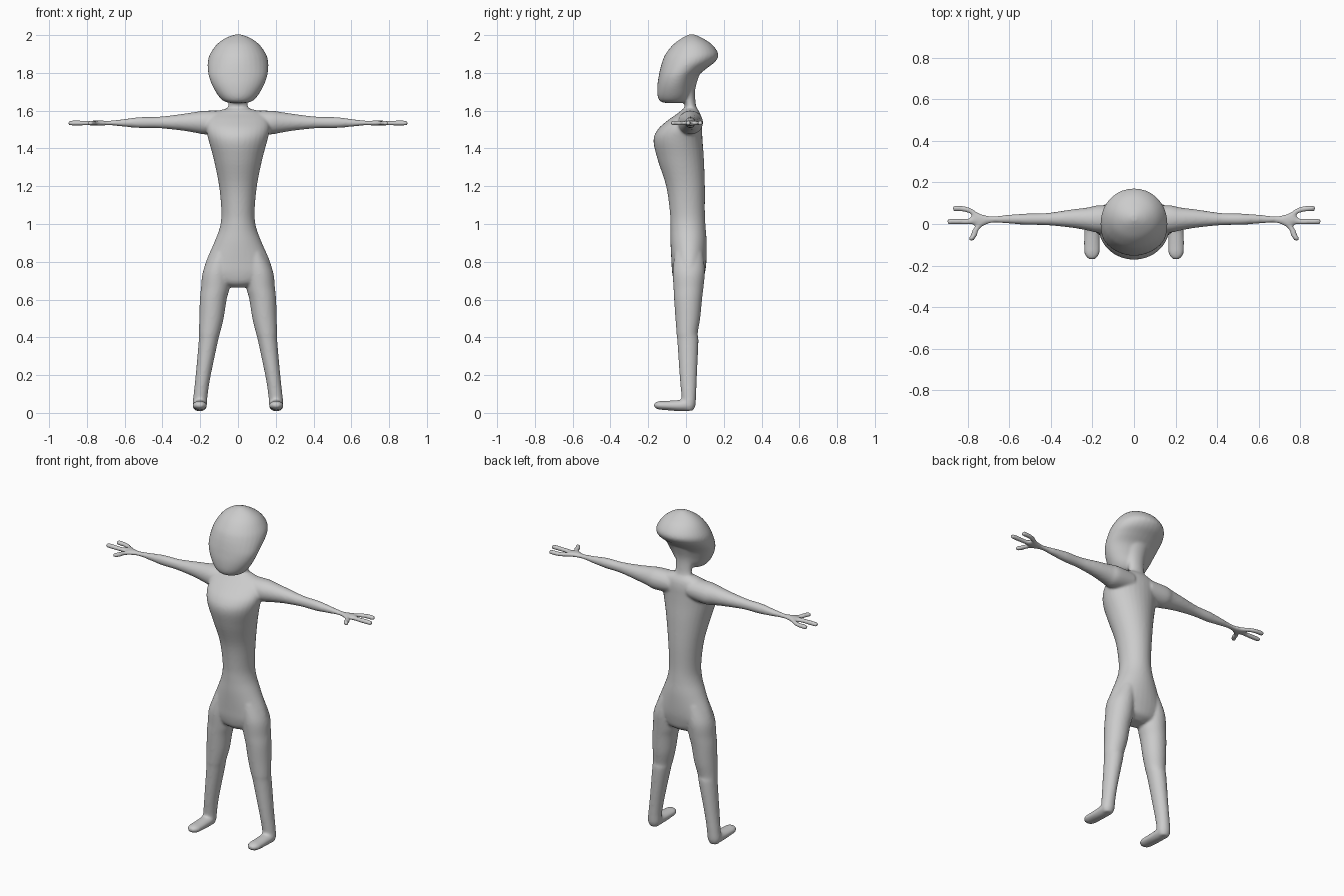
import bpy, bmesh, math

if "Cube" in bpy.data.objects:
    bpy.data.objects.remove(bpy.data.objects["Cube"], do_unlink=True)

SIDES = 32   # points round each cross-section
STEPS = 5    # smooth steps between two sections

grey = bpy.data.materials.new("plain grey")
grey.use_nodes = True
colour = (0.6, 0.6, 0.6, 1)
grey.diffuse_color = colour
grey.node_tree.nodes["Principled BSDF"].inputs["Base Color"].default_value = colour

# For each loft axis: how (along, u, v) becomes (x, y, z)
AXES = {
    "x": lambda t, u, v: (t, u, v),
    "y": lambda t, u, v: (u, t, v),
    "z": lambda t, u, v: (u, v, t),
}


def spline(a, b, c, d, f):
    """Catmull-Rom value between b and c."""
    return b + f / 2 * (c - a + f * (2 * a - 5 * b + 4 * c - d + f * (3 * (b - c) + d - a)))


def refine(sections):
    """Add smooth in-between sections."""
    ends = [sections[0], *sections, sections[-1]]
    fine = []
    for i in range(len(sections) - 1):
        for step in range(STEPS):
            fine.append([spline(*values, step / STEPS) for values in zip(*ends[i:i + 4])])
    return fine + [sections[-1]]


def loft(bm, axis, sections, side=1):
    """Closed tube through oval sections (along, u min, u max, v min, v max)."""
    place = AXES[axis]
    rings = []
    for t, u0, u1, v0, v1 in refine(sections):
        ring = []
        for k in range(SIDES):
            angle = math.tau * k / SIDES
            u = (u0 + u1) / 2 + (u1 - u0) / 2 * math.cos(angle)
            v = (v0 + v1) / 2 + (v1 - v0) / 2 * math.sin(angle)
            x, y, z = place(t, u, v)
            ring.append(bm.verts.new((x * side, y, z)))
        rings.append(ring)
    faces = [bm.faces.new(rings[0]), bm.faces.new(rings[-1])]
    for low, high in zip(rings, rings[1:]):
        for k in range(SIDES):
            n = (k + 1) % SIDES
            faces.append(bm.faces.new((low[k], low[n], high[n], high[k])))
    bmesh.ops.recalc_face_normals(bm, faces=faces)


def centred(rows):
    """Sections symmetric about x = 0, from (z, half width, y min, y max)."""
    return [(z, -w, w, y0, y1) for z, w, y0, y1 in rows]


torso = centred([
    (.665, .05, -.03, .05), (.69, .13, -.06, .085), (.74, .18, -.073, .1),
    (.8, .17, -.077, .108), (.9, .127, -.082, .11), (.98, .097, -.082, .104),
    (1.06, .088, -.085, .1), (1.2, .1, -.105, .1), (1.34, .128, -.15, .095),
    (1.44, .155, -.172, .088), (1.5, .168, -.15, .085), (1.55, .165, -.095, .083),
    (1.585, .14, -.045, .075), (1.61, .07, -.015, .06),
])
neck = centred([
    (1.56, .09, -.03, .075), (1.61, .058, -.008, .058), (1.65, .05, -.012, .05),
    (1.72, .06, -.03, .05), (1.8, .08, -.04, .075),
])
head = centred([
    (1.641, .04, -.11, -.02), (1.65, .075, -.137, .005), (1.68, .105, -.151, .025),
    (1.73, .135, -.152, .038), (1.78, .154, -.145, .06), (1.82, .16, -.137, .105),
    (1.86, .16, -.126, .155), (1.9, .148, -.108, .171), (1.95, .113, -.068, .138),
    (1.985, .065, -.02, .085), (2.003, .015, .015, .045),
])
leg = [
    (.85, .03, .14, -.06, .09), (.75, .035, .185, -.07, .1), (.66, .045, .196, -.066, .092),
    (.6, .06, .202, -.063, .085), (.5, .076, .205, -.056, .075), (.42, .096, .207, -.05, .062),
    (.38, .106, .208, -.046, .066), (.2, .144, .224, -.034, .058),
    (.1, .16, .235, -.025, .054), (.04, .165, .24, -.02, .05), (.012, .178, .228, -.01, .038),
]
foot = [
    (.04, .18, .225, .02, .06), (.01, .166, .239, .009, .075), (-.04, .165, .24, .009, .068),
    (-.1, .164, .241, .014, .064), (-.145, .167, .238, .018, .062), (-.169, .185, .22, .03, .052),
]
arm = [
    (.06, -.045, .085, 1.48, 1.6), (.17, -.042, .09, 1.474, 1.6), (.22, -.032, .08, 1.482, 1.594),
    (.3, -.018, .07, 1.495, 1.582), (.42, -.006, .053, 1.507, 1.568), (.52, -.004, .05, 1.508, 1.566),
    (.6, .002, .045, 1.515, 1.556), (.68, .006, .038, 1.522, 1.547),
    (.73, -.01, .046, 1.52, 1.548), (.77, -.005, .05, 1.521, 1.547), (.79, .005, .03, 1.524, 1.544),
]


def finger(path, width=.014):
    """Thin round finger through (along, sideways) points, with a blunt tip."""
    rows = [(t, c - width, c + width, 1.534 - .013, 1.534 + .013) for t, c in path]
    t, c = path[-1]
    tip = t + math.copysign(.009, t - path[-2][0])
    return rows + [(tip, c - .006, c + .006, 1.528, 1.54)]


outer_finger = finger([(.71, .025), (.75, .04), (.785, .062), (.82, .073), (.865, .075)])
middle_finger = finger([(.73, .016), (.8, .012), (.889, .012)])
thumb = finger([(.02, .71), (-.01, .745), (-.03, .764), (-.05, .769), (-.073, .782)], .016)

# Gather all parts in one mesh
bm = bmesh.new()
for part in (torso, neck, head):
    loft(bm, "z", part)
for side in (1, -1):
    loft(bm, "z", leg, side)
    loft(bm, "y", foot, side)
    loft(bm, "x", arm, side)
    loft(bm, "x", outer_finger, side)
    loft(bm, "x", middle_finger, side)
    loft(bm, "y", thumb, side)
mesh = bpy.data.meshes.new("body")
bm.to_mesh(mesh)
bm.free()
body = bpy.data.objects.new("body", mesh)
bpy.context.collection.objects.link(body)

# Fuse the parts into one skin and soften the joins
fuse = body.modifiers.new("fuse", "REMESH")
fuse.mode = "VOXEL"
fuse.voxel_size = .007
soften = body.modifiers.new("soften", "SMOOTH")
soften.factor = .5
soften.iterations = 8
bpy.context.view_layer.update()
skin = bpy.data.meshes.new_from_object(body.evaluated_get(bpy.context.evaluated_depsgraph_get()))
body.modifiers.clear()
body.data = skin
skin.name = "body"
skin.materials.clear()
skin.materials.append(grey)
skin.shade_smooth()
